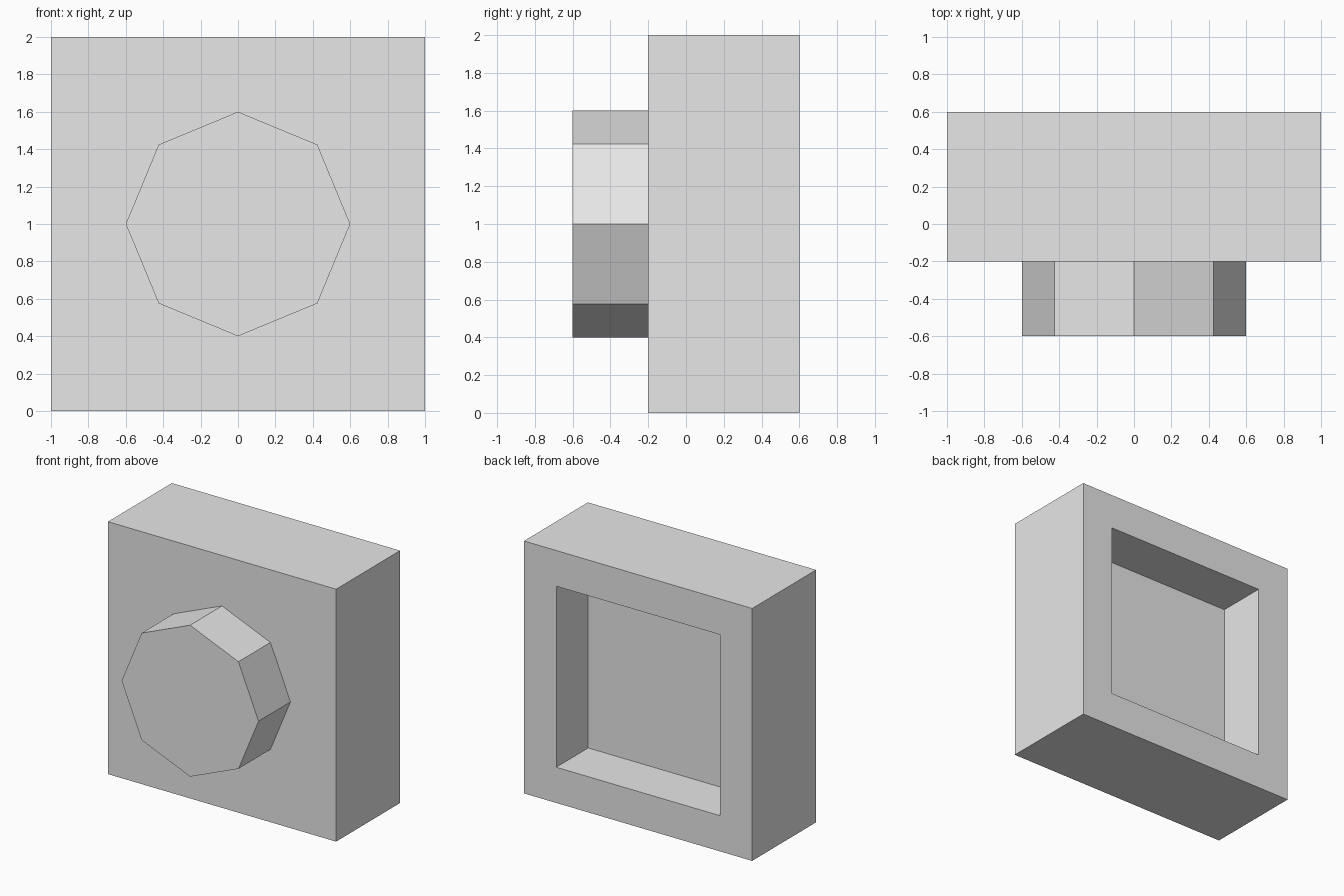
import bpy
import bmesh
from math import radians
from mathutils import Matrix, Vector

if "Cube" in bpy.data.objects:
    bpy.data.objects.remove(bpy.data.objects["Cube"], do_unlink=True)

# Single light grey material
grey = bpy.data.materials.new("light_grey")
grey.use_nodes = True
COLOUR = (0.8, 0.8, 0.8, 1)
grey.diffuse_color = COLOUR
grey.node_tree.nodes["Principled BSDF"].inputs["Base Color"].default_value = COLOUR


def finish(name, bm):
    bmesh.ops.recalc_face_normals(bm, faces=bm.faces)
    mesh = bpy.data.meshes.new(name)
    bm.to_mesh(mesh)
    bm.free()
    mesh.materials.append(grey)
    obj = bpy.data.objects.new(name, mesh)
    bpy.context.collection.objects.link(obj)
    return obj


# Square block with a square recess sunk into its back
bm = bmesh.new()
bmesh.ops.create_cube(bm, size=1)
bmesh.ops.scale(bm, vec=(2, 0.8, 2), verts=bm.verts)
bmesh.ops.translate(bm, vec=(0, 0.2, 1), verts=bm.verts)
back = max(bm.faces, key=lambda f: f.calc_center_median().y)
bmesh.ops.inset_region(bm, faces=[back], thickness=0.4)
floor = bmesh.ops.extrude_discrete_faces(bm, faces=[back])["faces"][0]
bmesh.ops.translate(bm, vec=(0, -0.4, 0), verts=floor.verts)
finish("recessed_block", bm)

# Eight-sided knob on the front, its root set slightly into the block
bm = bmesh.new()
depth = 0.5
placement = Matrix.Translation(Vector((0, -0.6 + depth / 2, 1))) @ Matrix.Rotation(radians(90), 4, "X")
bmesh.ops.create_cone(bm, cap_ends=True, segments=8, radius1=0.6, radius2=0.6,
                      depth=depth, matrix=placement)
finish("front_knob", bm)
